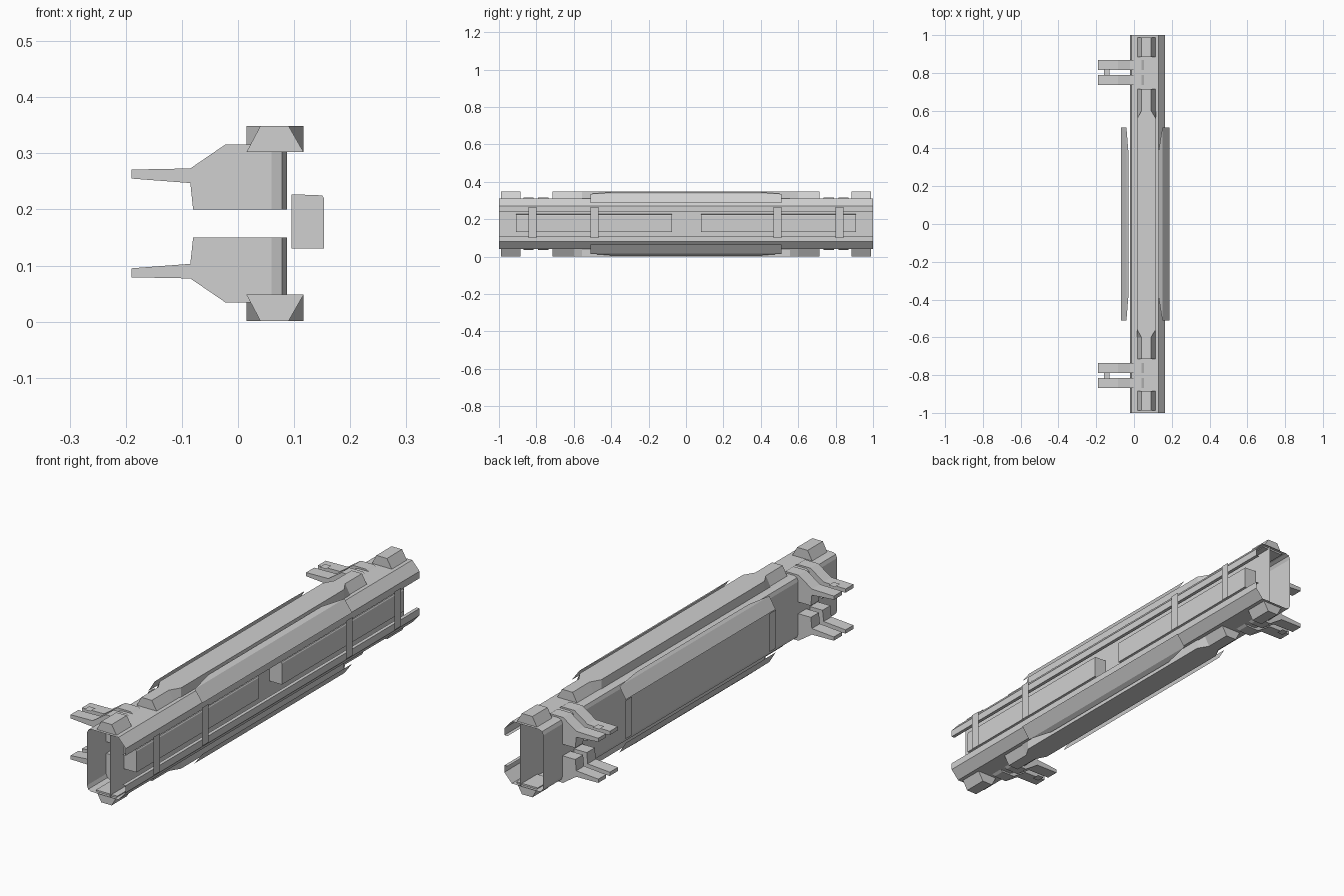
import bpy

cube = bpy.data.objects.get("Cube")
if cube:
    bpy.data.objects.remove(cube)

MID = 0.175  # height of the mirror plane between upper and lower halves
TONE = (0.63, 0.63, 0.63, 1)

grey = bpy.data.materials.new("light_grey")
grey.use_nodes = True
grey.diffuse_color = TONE
grey.node_tree.nodes["Principled BSDF"].inputs["Base Color"].default_value = TONE


def make(name, verts, faces):
    mesh = bpy.data.meshes.new(name)
    mesh.from_pydata(verts, [], faces)
    mesh.materials.append(grey)
    obj = bpy.data.objects.new(name, mesh)
    bpy.context.collection.objects.link(obj)
    return obj


def flip_z(p):
    return (p[0], p[1], 2 * MID - p[2])


def flip_y(p):
    return (p[0], -p[1], p[2])


def mirrored(name, verts, faces, across_y=True):
    """Make a part, its lower copy and, if asked, the copies at the other end."""
    back = [f[::-1] for f in faces]
    ends = [("rear", verts, faces, back)]
    if across_y:
        ends.append(("front", [flip_y(p) for p in verts], back, faces))
    for end, pts, out, inv in ends:
        make(f"{end}_upper_{name}", pts, out)
        make(f"{end}_lower_{name}", [flip_z(p) for p in pts], inv)


def loft(sections):
    """Solid through matching cross-sections, capped at both ends."""
    n = len(sections[0])
    verts = [p for s in sections for p in s]
    faces = [list(range(n))[::-1], list(range(len(verts) - n, len(verts)))]
    for k in range(len(sections) - 1):
        for i in range(n):
            j = (i + 1) % n
            faces.append([k * n + i, k * n + j, (k + 1) * n + j, (k + 1) * n + i])
    return verts, [f[::-1] for f in faces]


def at_y(profile, y):
    return [(x, y, z) for x, z in profile]


def sheet(rows):
    """Thin skin through (x, z, half length) rows running along y."""
    verts = [(x, s * h, z) for x, z, h in rows for s in (-1, 1)]
    faces = [[2 * i, 2 * i + 1, 2 * i + 3, 2 * i + 2] for i in range(len(rows) - 1)]
    return verts, faces


# Main channel: one folded skin, open towards +x, with a recessed back wall
half = [(0.15, 0.24), (0.165, 0.24), (0.165, 0.27), (0.13, 0.309),
        (0.0, 0.309), (-0.014, 0.303), (-0.02, 0.288)]
full = half + [(x, 2 * MID - z) for x, z in reversed(half)]
make("main_channel", *sheet([(x, z, 1.0) for x, z in full]))
make("recess_wall", *sheet([(0.09, 0.041, 1.0), (0.09, 0.309, 1.0)]))

# Stand-off armour skins with tapered upper edges
mirrored("open_side_armour",
         *sheet([(0.13, 0.345, 0.385), (0.15, 0.335, 0.51), (0.187, 0.285, 0.51)]), False)
mirrored("closed_side_armour",
         *sheet([(-0.03, 0.327, 0.385), (-0.04, 0.317, 0.51), (-0.07, 0.268, 0.51)]), False)

# Vertical straps
for x, places in ((0.187, (-0.82, -0.49, 0.49, 0.82)), (-0.07, (-0.49, 0.49))):
    for y in places:
        make("strap", [(x, y - 0.021, 0.1), (x, y + 0.021, 0.1),
                       (x, y + 0.021, 0.265), (x, y - 0.021, 0.265)], [[0, 1, 2, 3]])

# Long boxes on the recessed wall
box = [(0.095, 0.13), (0.153, 0.13), (0.153, 0.22), (0.15, 0.225), (0.095, 0.227)]
for name, y0, y1 in (("front_inner_box", -0.91, -0.075), ("rear_inner_box", 0.08, 0.91)):
    make(name, *loft([at_y(box, y0), at_y(box, y1)]))

# Clamp arms: deep plates through the closed wall, with flat tips
arm = [(-0.19, 0.255), (-0.085, 0.247), (-0.08, 0.2), (0.06, 0.2), (0.06, 0.304),
       (0.04, 0.316), (-0.022, 0.316), (-0.085, 0.273), (-0.19, 0.271)]
for y0, y1 in ((0.735, 0.79), (0.815, 0.868)):
    mirrored("clamp_arm", *loft([at_y(arm, y0), at_y(arm, y1)]))

# Rounded inner ends of the clamps
nose = [(0.06, 0.735), (0.078, 0.742), (0.087, 0.76),
        (0.087, 0.843), (0.078, 0.861), (0.06, 0.868)]
mirrored("clamp_nose", *loft([[(x, y, z) for x, y in nose] for z in (0.2, 0.304)]))

# Small plates between the arm tips
mirrored("tip_plate", [(-0.16, 0.785, 0.283), (-0.13, 0.785, 0.283),
                       (-0.13, 0.82, 0.283), (-0.16, 0.82, 0.283)], [[0, 1, 2, 3]])

# End blocks
block = [(0.015, 0.302), (0.117, 0.302), (0.09, 0.349), (0.04, 0.349)]
mirrored("end_block", *loft([at_y(block, 0.885), at_y(block, 0.988)]))

# Long rails above and below, their shoulders cut away towards the ends
rail = [(0.015, 0.302), (0.117, 0.302), (0.117, 0.349), (0.015, 0.349)]
mirrored("rail", *loft([at_y(rail, -0.555), at_y(rail, 0.555)]), False)
mirrored("rail_end", *loft([at_y(rail, 0.555), at_y(block, 0.6), at_y(block, 0.715)]))
